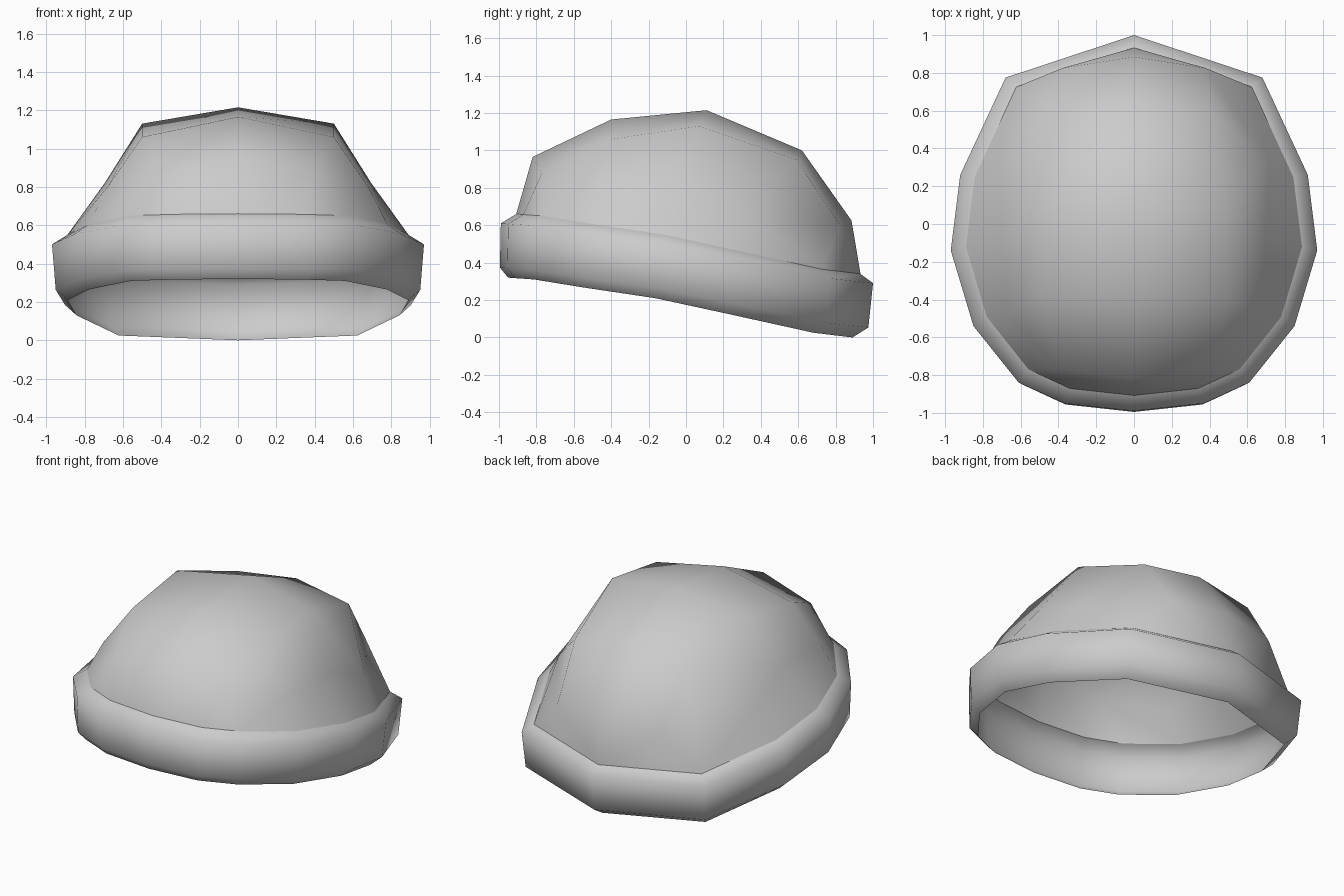
import bpy, bmesh, math

cube = bpy.data.objects.get("Cube")
if cube:
    bpy.data.objects.remove(cube)

grey = bpy.data.materials.new("wool grey")
grey.use_nodes = True
colour = (0.6, 0.6, 0.6, 1)
grey.diffuse_color = colour
grey.node_tree.nodes["Principled BSDF"].inputs["Base Color"].default_value = colour

# Half outline of the brim from front to back: x, y, height of its upper rim
OUTLINE = [(0, -.99, .66), (.37, -.95, .657), (.61, -.84, .65), (.85, -.54, .605),
           (.97, -.14, .55), (.92, .26, .47), (.68, .775, .365), (0, 1, .34)]


def half_ring(sx, sy, dy, dz):
    return [(x * sx, y * sy + dy, z + dz) for x, y, z in OUTLINE]


def full_ring(*shape):
    half = half_ring(*shape)
    return half + [(-x, y, z) for x, y, z in half[-2:0:-1]]


def finish(bm, name):
    mesh = bpy.data.meshes.new(name)
    bm.to_mesh(mesh)
    bm.free()
    mesh.materials.append(grey)
    obj = bpy.data.objects.new(name, mesh)
    bpy.context.collection.objects.link(obj)
    bpy.ops.object.select_all(action='DESELECT')
    obj.select_set(True)
    bpy.context.view_layer.objects.active = obj
    bpy.ops.object.shade_smooth_by_angle(angle=math.radians(80))


RIM = (.917, .925, .008, 0)

# Folded brim: loft of four rings, open underneath
bm = bmesh.new()
rings = [[bm.verts.new(p) for p in full_ring(*shape)] for shape in (
    (.915, .925, -.035, -.34), (.98, .99, -.015, -.287), (1, 1, 0, -.05), RIM)]
for low, high in zip(rings, rings[1:]):
    for i in range(len(low)):
        j = (i + 1) % len(low)
        bm.faces.new((low[i], low[j], high[j], high[i]))
finish(bm, "folded_brim")

# Crown: rim points a-h front to back, ridge P-T, shoulders J-M, flanks W-Z
points = dict(zip("abcdefgh", half_ring(*RIM)))
points.update(
    P=(0, -.82, .965), Q=(0, -.4, 1.165), R=(0, .11, 1.215), S=(0, .62, 1),
    T=(0, .885, .625),
    J=(.39, -.77, .88), K=(.5, -.4, 1.06), L=(.5, .07, 1.13), M=(.41, .59, .95),
    W=(.68, -.46, .8), Z=(.695, -.06, .82), X=(.715, .33, .65), Y=(.38, .825, .6))
FACES = ("PJKQ QKLR RLMS SMYT TYh hYg abJP bcJ cdWJ JWK deZW "
         "KWZL ZefX Xfg XgYM LZXM").split()
bm = bmesh.new()
for side in (1, -1):
    verts = {k: bm.verts.new((x * side, y, z)) for k, (x, y, z) in points.items()}
    for face in FACES:
        bm.faces.new([verts[k] for k in face[::side]])
bmesh.ops.remove_doubles(bm, verts=bm.verts, dist=.0001)
bmesh.ops.recalc_face_normals(bm, faces=bm.faces)
finish(bm, "crown")
